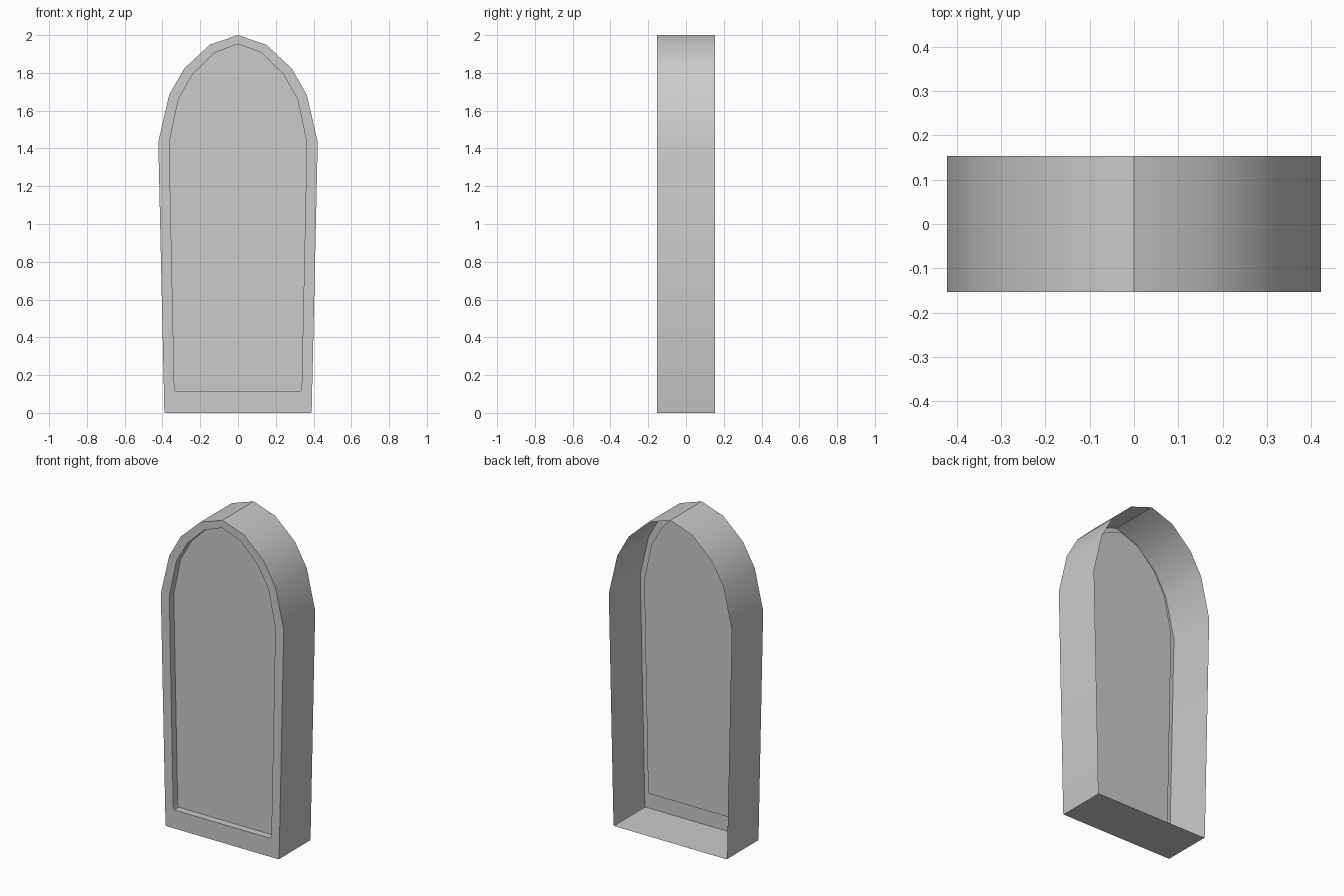
import bpy, bmesh, math

if "Cube" in bpy.data.objects:
    bpy.data.objects.remove(bpy.data.objects["Cube"])

# Half profiles (x, z) from the apex down to the base
OUTER = [(0, 2.0), (0.15, 1.949), (0.285, 1.823), (0.364, 1.684),
         (0.422, 1.434), (0.39, 0.012), (0.387, 0.0)]
INNER = [(0, 1.953), (0.123, 1.907), (0.24, 1.793), (0.315, 1.662),
         (0.364, 1.43), (0.337, 0.135), (0.33, 0.115)]
FRONT, BACK, RECESS = -0.154, 0.154, -0.11

bm = bmesh.new()


def ring(half, y):
    """Closed loop of vertices from a half profile mirrored across x = 0."""
    points = half + [(-x, z) for x, z in reversed(half[1:])]
    return [bm.verts.new((x, y, z)) for x, z in points]


def bridge(a, b, smooth):
    for i in range(len(a)):
        j = (i + 1) % len(a)
        bm.faces.new((a[i], a[j], b[j], b[i])).smooth = smooth


back = ring(OUTER, BACK)
front = ring(OUTER, FRONT)
lip = ring(INNER, FRONT)
panel = ring(INNER, RECESS)

bridge(back, front, True)    # outer wall and base, open at the back
bridge(front, lip, False)    # flat front frame
bridge(lip, panel, True)     # recess wall
bm.faces.new(panel)          # sunken panel

# Consistent outward normals, sharp creases above 30 degrees
bmesh.ops.recalc_face_normals(bm, faces=bm.faces[:])
bm.normal_update()
bm.faces.ensure_lookup_table()
if bm.faces[-1].normal.y > 0:
    bmesh.ops.reverse_faces(bm, faces=bm.faces[:])
for e in bm.edges:
    if len(e.link_faces) == 2 and e.calc_face_angle() > math.radians(30):
        e.smooth = False

mesh = bpy.data.meshes.new("arched_slab")
bm.to_mesh(mesh)
bm.free()
bpy.context.collection.objects.link(bpy.data.objects.new("arched_slab", mesh))
